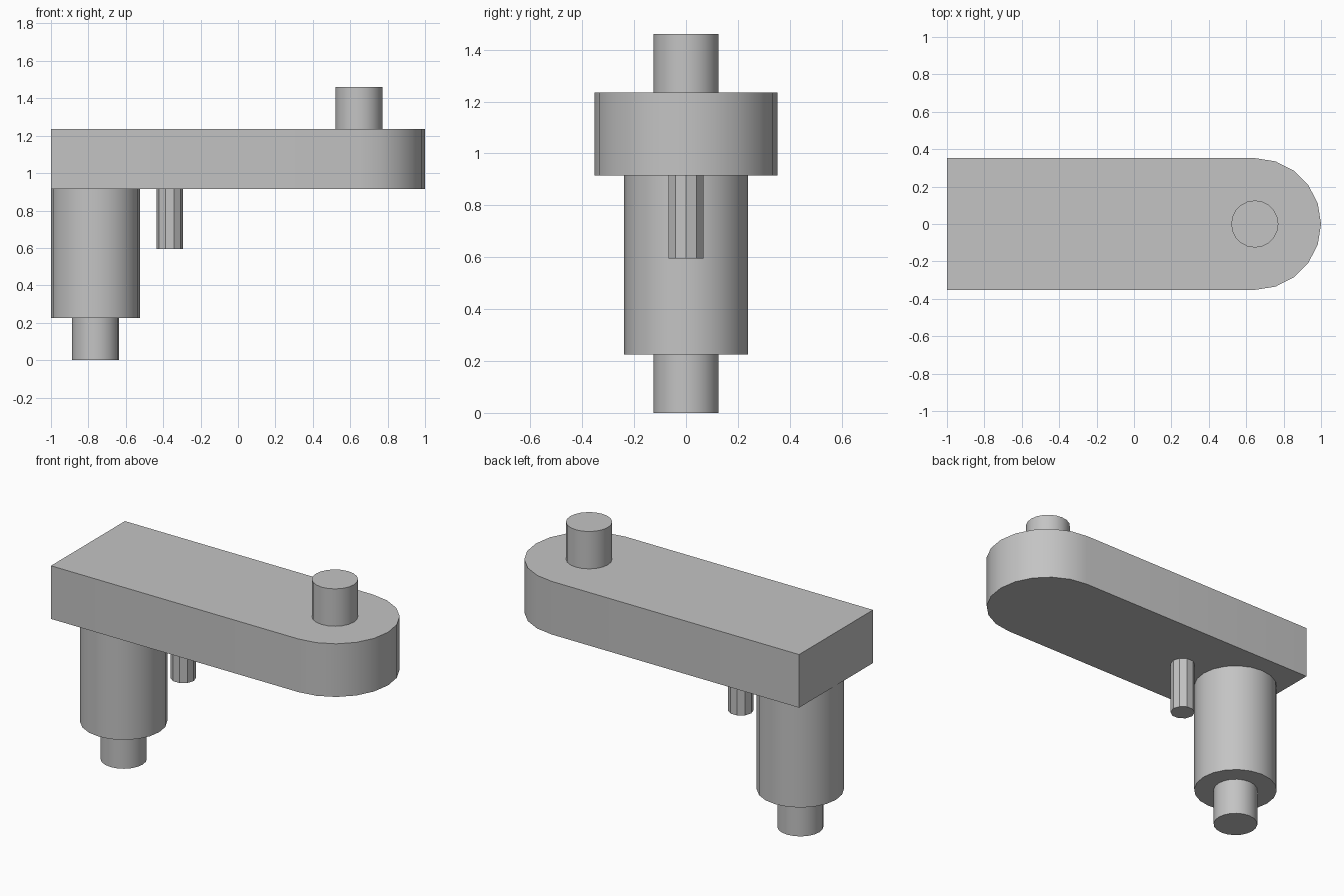
import bpy
import bmesh
import math

cube = bpy.data.objects.get("Cube")
if cube:
    bpy.data.objects.remove(cube, do_unlink=True)

grey = bpy.data.materials.new("plain grey")
grey.use_nodes = True
COLOUR = (0.55, 0.55, 0.55, 1)
grey.diffuse_color = COLOUR
grey.node_tree.nodes["Principled BSDF"].inputs["Base Color"].default_value = COLOUR


def extrude_outline(name, outline, bottom, top, smooth=True):
    """Make a solid from a flat outline raised between two heights."""
    bm = bmesh.new()
    face = bm.faces.new([bm.verts.new((x, y, bottom)) for x, y in outline])
    raised = bmesh.ops.extrude_face_region(bm, geom=[face])["geom"]
    verts = [v for v in raised if isinstance(v, bmesh.types.BMVert)]
    bmesh.ops.translate(bm, verts=verts, vec=(0, 0, top - bottom))
    bmesh.ops.recalc_face_normals(bm, faces=bm.faces)
    mesh = bpy.data.meshes.new(name)
    bm.to_mesh(mesh)
    bm.free()
    mesh.materials.append(grey)
    obj = bpy.data.objects.new(name, mesh)
    bpy.context.collection.objects.link(obj)
    if smooth:
        bpy.ops.object.select_all(action="DESELECT")
        obj.select_set(True)
        bpy.context.view_layer.objects.active = obj
        bpy.ops.object.shade_smooth_by_angle(angle=math.radians(30))
    return obj


def arc(x, radius, start, end, steps):
    """Points along an arc centred on the arm's long axis."""
    angles = [math.radians(start + (end - start) * i / steps) for i in range(steps + 1)]
    return [(x + radius * math.cos(a), radius * math.sin(a)) for a in angles]


def cylinder(name, x, radius, bottom, top, sides=20, smooth=True):
    return extrude_outline(name, arc(x, radius, 0, 360, sides)[:-1], bottom, top, smooth)


ARM_BOTTOM, ARM_TOP = 0.915, 1.235
HALF_WIDTH = 0.352

# Arm with one square end and one rounded end
arm_outline = [(-1, -HALF_WIDTH)] + arc(1 - HALF_WIDTH, HALF_WIDTH, -90, 90, 10) + [(-1, HALF_WIDTH)]
extrude_outline("arm", arm_outline, ARM_BOTTOM, ARM_TOP)

# Peg on top of the rounded end
cylinder("upper_peg", 0.646, 0.126, ARM_TOP, 1.46)

# Stepped column under the square end
cylinder("column", -0.762, 0.238, 0.226, ARM_BOTTOM)
cylinder("lower_peg", -0.762, 0.126, 0, 0.226)

# Small faceted pin beside the column
cylinder("locating_pin", -0.365, 0.07, 0.595, ARM_BOTTOM, sides=10, smooth=False)
